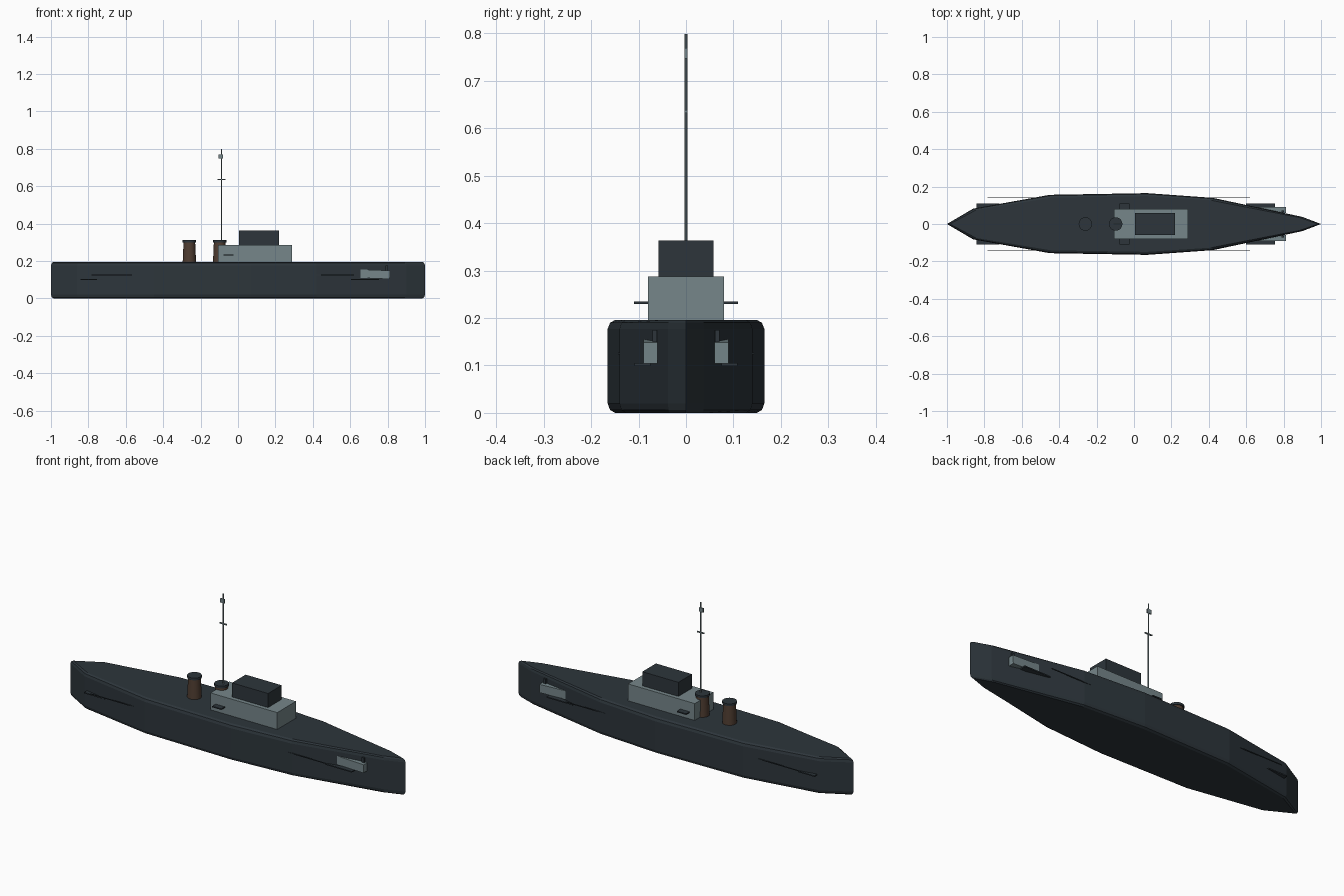
import bpy, bmesh, math
from mathutils import Matrix

cube = bpy.data.objects.get("Cube")
if cube:
    bpy.data.objects.remove(cube, do_unlink=True)


def material(name, rgb):
    m = bpy.data.materials.new(name)
    m.use_nodes = True
    m.diffuse_color = (*rgb, 1)
    m.node_tree.nodes["Principled BSDF"].inputs["Base Color"].default_value = (*rgb, 1)
    return m


SLATE = material("dark slate", (0.026, 0.036, 0.044))
GREY = material("pale grey", (0.18, 0.24, 0.255))
BROWN = material("funnel brown", (0.08, 0.047, 0.031))


def finish(name, bm, mat):
    bmesh.ops.recalc_face_normals(bm, faces=bm.faces)
    mesh = bpy.data.meshes.new(name)
    bm.to_mesh(mesh)
    bm.free()
    mesh.materials.append(mat)
    ob = bpy.data.objects.new(name, mesh)
    bpy.context.collection.objects.link(ob)
    return ob


def box(name, x, y, z, mat, tilt=0):
    """Box from (low, high) ranges, optionally tilted about y."""
    bm = bmesh.new()
    bmesh.ops.create_cube(bm, size=1)
    spans = (x, y, z)
    bmesh.ops.scale(bm, vec=[b - a for a, b in spans], verts=bm.verts)
    bmesh.ops.rotate(bm, matrix=Matrix.Rotation(tilt, 3, 'Y'), verts=bm.verts)
    bmesh.ops.translate(bm, vec=[(a + b) / 2 for a, b in spans], verts=bm.verts)
    return finish(name, bm, mat)


def tube(name, x, z, r1, r2, mat, sides=20):
    """Upright, optionally tapered cylinder on the centreline."""
    bm = bmesh.new()
    bmesh.ops.create_cone(bm, cap_ends=True, segments=sides, radius1=r1, radius2=r2,
                          depth=z[1] - z[0])
    bmesh.ops.translate(bm, vec=(x, 0, (z[0] + z[1]) / 2), verts=bm.verts)
    ob = finish(name, bm, mat)
    bpy.ops.object.select_all(action='DESELECT')
    bpy.context.view_layer.objects.active = ob
    ob.select_set(True)
    bpy.ops.object.shade_smooth_by_angle(angle=math.radians(35))
    return ob


# Hull: faceted plan outline lofted through rings with softened upper and lower edges
side = [(-0.86, 0.082), (-0.45, 0.156), (0.07, 0.165), (0.42, 0.14), (0.9, 0.038)]
outline = [(-1, 0)] + [(x, -y) for x, y in side] + [(1, 0)] + [(x, y) for x, y in side[::-1]]
rings = [(0.016, 0), (0.005, 0.006), (0, 0.02), (0, 0.177), (0.005, 0.19), (0.016, 0.196)]
bm = bmesh.new()
loops = [[bm.verts.new((x * (1 - i), y * (1 - i / 0.165), z)) for x, y in outline]
         for i, z in rings]
n = len(outline)
for low, high in zip(loops, loops[1:]):
    for k in range(n):
        bm.faces.new((low[k], low[(k + 1) % n], high[(k + 1) % n], high[k]))
bm.faces.new(loops[0])
bm.faces.new(loops[-1])
finish("hull", bm, SLATE)

# Superstructure
box("deck_house", (-0.108, 0.29), (-0.08, 0.08), (0.19, 0.287), GREY)
box("bridge", (0.005, 0.22), (-0.058, 0.058), (0.287, 0.363), SLATE)

# Funnels with dark caps
for name, x in (("aft", -0.26), ("fore", -0.098)):
    tube(name + "_funnel", x, (0.19, 0.302), 0.036, 0.031, BROWN)
    tube(name + "_funnel_cap", x, (0.3, 0.312), 0.036, 0.036, SLATE)

# Mast with yard and lookout box
tube("lower_mast", -0.088, (0.19, 0.46), 0.004, 0.0035, GREY, 8)
tube("upper_mast", -0.088, (0.46, 0.798), 0.0035, 0.003, GREY, 8)
box("yard", (-0.109, -0.067), (-0.003, 0.003), (0.632, 0.638), GREY)
box("mast_box", (-0.104, -0.08), (-0.003, 0.003), (0.747, 0.769), GREY)

# Fittings on both sides
for label, s in (("right", -1), ("left", 1)):
    def pair(name, x, y, z, mat, tilt=0):
        box(label + "_" + name, x, tuple(sorted((s * y[0], s * y[1]))), z, mat, tilt)

    pair("side_ledge", (-0.077, -0.023), (0.07, 0.11), (0.229, 0.235), SLATE)
    pair("bow_sponson", (0.65, 0.812), (0.06, 0.09), (0.107, 0.152), GREY, 0.04)
    pair("sponson_post", (0.788, 0.802), (0.061, 0.071), (0.145, 0.175), SLATE)
    pair("fore_plate", (0.6, 0.755), (0.075, 0.109), (0.099, 0.105), SLATE)
    pair("aft_plate", (-0.842, -0.72), (0.075, 0.109), (0.099, 0.105), SLATE)
    pair("fore_boom", (0.38, 0.62), (0.139, 0.143), (0.123, 0.127), SLATE)
    pair("aft_boom", (-0.782, -0.5), (0.139, 0.143), (0.123, 0.127), SLATE)
